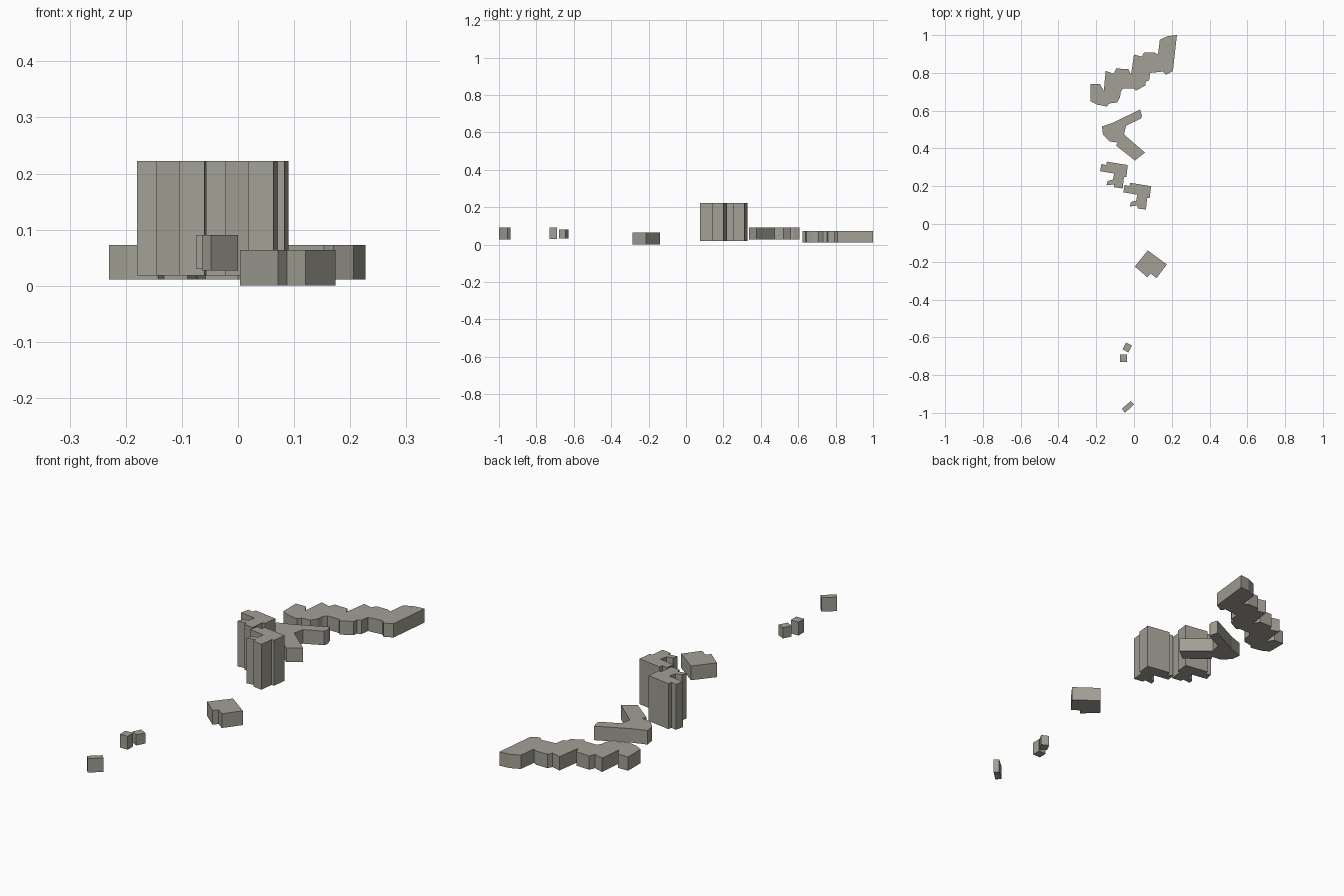
import bpy
import bmesh

default_cube = bpy.data.objects.get("Cube")
if default_cube:
    bpy.data.objects.remove(default_cube, do_unlink=True)


def make_material(name, colour):
    material = bpy.data.materials.new(name)
    material.use_nodes = True
    material.diffuse_color = colour
    material.node_tree.nodes["Principled BSDF"].inputs["Base Color"].default_value = colour
    return material


warm_grey = make_material("warm grey", (.36, .35, .30, 1))


def extrude_footprint(name, outline, bottom, top, shift=(0, 0)):
    """Raise a closed ground outline into a flat-roofed block."""
    bm = bmesh.new()
    corners = [bm.verts.new((x + shift[0], y + shift[1], bottom)) for x, y in outline]
    base = bm.faces.new(corners)
    raised = bmesh.ops.extrude_face_region(bm, geom=[base], use_keep_orig=True)
    roof = [v for v in raised["geom"] if isinstance(v, bmesh.types.BMVert)]
    bmesh.ops.translate(bm, verts=roof, vec=(0, 0, top - bottom))
    bmesh.ops.recalc_face_normals(bm, faces=bm.faces)
    mesh = bpy.data.meshes.new(name)
    bm.to_mesh(mesh)
    bm.free()
    mesh.materials.append(warm_grey)
    block = bpy.data.objects.new(name, mesh)
    bpy.context.collection.objects.link(block)
    return block


# Long stepped terrace: back edge, then front edge
terrace_back = [
    (-.23, .74), (-.18, .74), (-.16, .705), (-.15, .81), (-.106, .796),
    (-.095, .823), (-.03, .82), (-.016, .79), (0, .897), (.042, .886),
    (.053, .907), (.11, .907), (.127, .897), (.137, .976), (.18, .995), (.227, 1),
]
terrace_front = [
    (.206, .81), (.17, .79), (.153, .807), (.085, .80), (.08, .76),
    (.063, .755), (.06, .733), (.01, .706), (0, .717), (-.058, .717),
    (-.07, .70), (-.074, .67), (-.09, .643), (-.132, .638), (-.143, .622),
    (-.196, .632), (-.23, .65),
]
extrude_footprint("stepped_terrace", terrace_back + terrace_front, .011, .073)

# Low building with two splayed wings
extrude_footprint("two_wing_building", [
    (-.17, .516), (-.11, .537), (.032, .606), (.042, .574), (.037, .558),
    (-.042, .521), (-.053, .474), (.058, .378), (.005, .336), (-.095, .415),
    (-.085, .431), (-.13, .437), (-.164, .474),
], .027, .09)

# Pair of identical tall blocks
tower_outline = [
    (-.18, .28), (-.172, .318), (-.147, .312), (-.143, .33), (-.033, .312),
    (-.04, .25), (-.053, .25), (-.06, .188), (-.105, .195), (-.105, .21),
    (-.145, .205), (-.14, .228), (-.112, .235), (-.105, .267),
]
for tower_name, shift in (("back_tower", (0, 0)), ("front_tower", (.123, -.112))):
    extrude_footprint(tower_name, tower_outline, .018, .222, shift)

# Low house with a notched front corner
extrude_footprint("notched_house", [
    (.004, -.225), (.073, -.14), (.174, -.214), (.12, -.286),
    (.087, -.262), (.071, -.282),
], 0, .064)

# Three small sheds
extrude_footprint("angled_shed", [
    (-.042, -.627), (-.01, -.643), (-.03, -.68), (-.06, -.663),
], .032, .08)
extrude_footprint("square_shed", [
    (-.075, -.69), (-.037, -.69), (-.037, -.73), (-.075, -.73),
], .03, .09)
extrude_footprint("narrow_shed", [
    (-.064, -.978), (-.017, -.937), (0, -.955), (-.048, -1),
], .027, .09)
